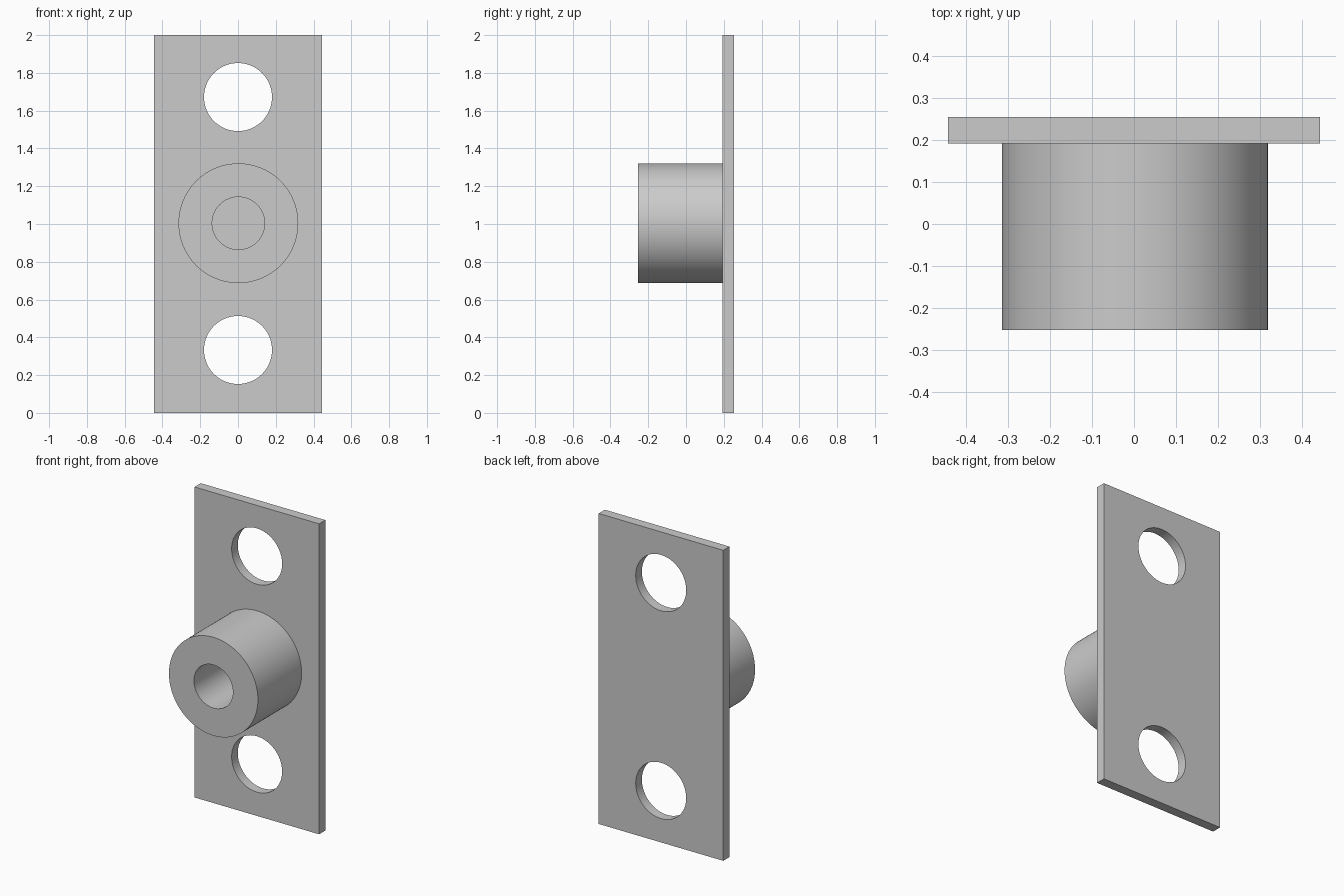
import bpy, math
from mathutils import Matrix

if "Cube" in bpy.data.objects:
    bpy.data.objects.remove(bpy.data.objects["Cube"])

GREY = (0.6, 0.6, 0.6, 1)
metal = bpy.data.materials.new("grey_metal")
metal.use_nodes = True
metal.diffuse_color = GREY
metal.node_tree.nodes["Principled BSDF"].inputs["Base Color"].default_value = GREY

FRONT, PLATE_FRONT, BACK = -0.253, 0.192, 0.255
CENTRE_X, CENTRE_Z = 0.002, 1.004


def cylinder(name, radius, x, z, y0, y1):
    """Cylinder lying along y, from y0 to y1."""
    bpy.ops.mesh.primitive_cylinder_add(vertices=96, radius=radius, depth=y1 - y0,
                                        location=(x, (y0 + y1) / 2, z),
                                        rotation=(math.pi / 2, 0, 0))
    obj = bpy.context.object
    obj.name = name
    obj.data.materials.append(metal)
    return obj


def cut(target, cutter):
    """Subtract the cutter, then discard it."""
    cutter.hide_render = True
    mod = target.modifiers.new("hole", 'BOOLEAN')
    mod.operation, mod.solver, mod.object = 'DIFFERENCE', 'EXACT', cutter
    bpy.context.view_layer.objects.active = target
    bpy.ops.object.modifier_apply(modifier=mod.name)
    bpy.data.objects.remove(cutter)


def shade(obj):
    bpy.ops.object.select_all(action='DESELECT')
    obj.select_set(True)
    bpy.context.view_layer.objects.active = obj
    bpy.ops.object.shade_smooth_by_angle(angle=math.radians(30))


# Flat mounting plate with two bolt holes
bpy.ops.mesh.primitive_cube_add(size=1, location=(0, (PLATE_FRONT + BACK) / 2, 1))
plate = bpy.context.object
plate.name = "mounting_plate"
plate.data.transform(Matrix.Diagonal((0.888, BACK - PLATE_FRONT, 2, 1)))
plate.data.materials.append(metal)
for z in (0.333, 1.672):
    cut(plate, cylinder("bolt_hole", 0.18, 0, z, 0.1, 0.4))
shade(plate)

# Round boss with a blind bore that ends at the plate
boss = cylinder("boss", 0.317, CENTRE_X, CENTRE_Z, FRONT, PLATE_FRONT)
cut(boss, cylinder("bore", 0.139, CENTRE_X, CENTRE_Z, FRONT - 0.1, PLATE_FRONT + 0.1))
shade(boss)
